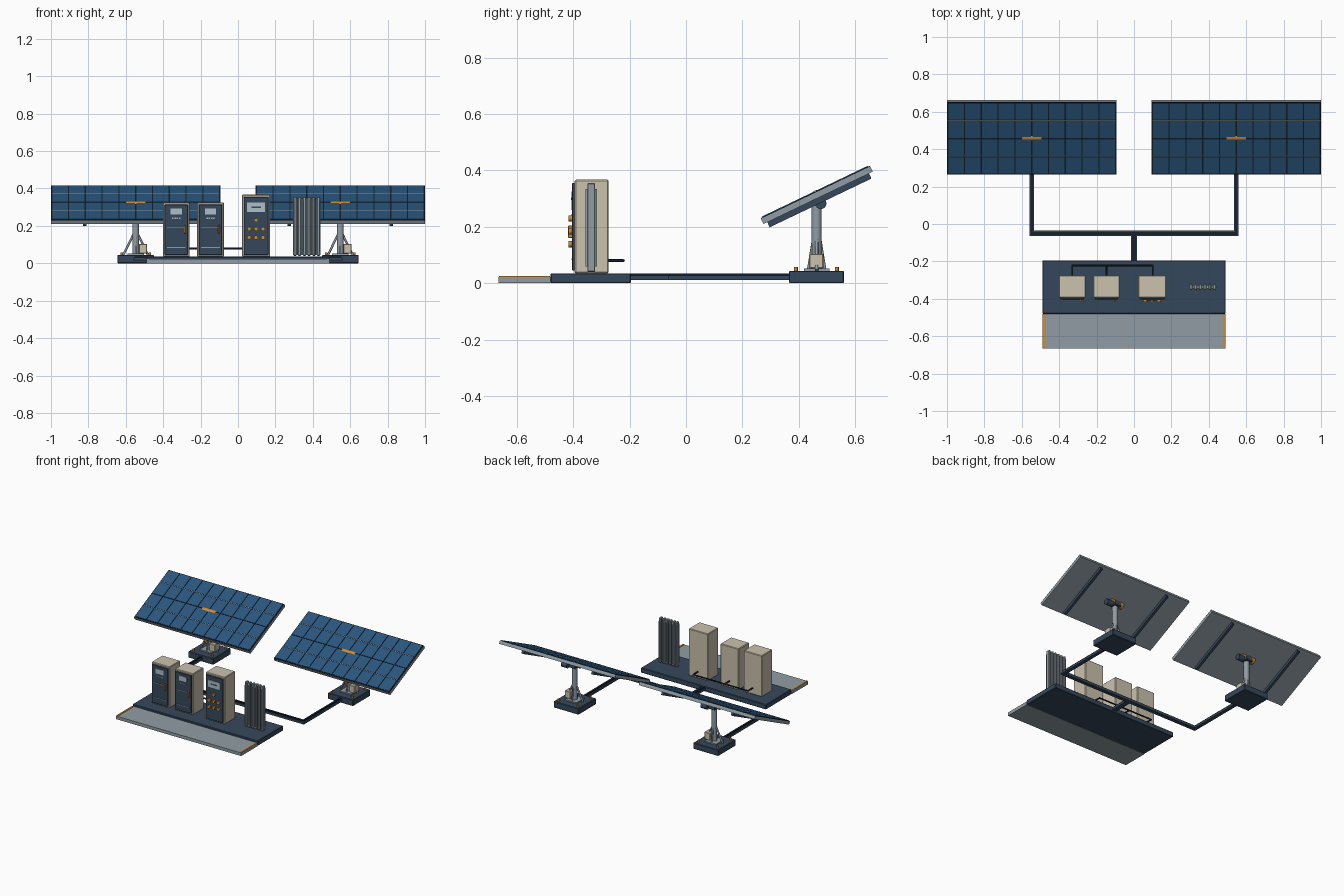
import bpy, bmesh, math
from mathutils import Matrix, Vector

cube = bpy.data.objects.get("Cube")
if cube:
    bpy.data.objects.remove(cube, do_unlink=True)


def material(name, rgb):
    m = bpy.data.materials.new(name)
    m.use_nodes = True
    m.diffuse_color = (*rgb, 1)
    m.node_tree.nodes["Principled BSDF"].inputs["Base Color"].default_value = (*rgb, 1)
    return m


NAVY = material("navy", (0.036, 0.064, 0.105))
DARK = material("dark navy", (0.008, 0.014, 0.024))
CREAM = material("cream", (0.60, 0.54, 0.42))
GREY = material("steel grey", (0.28, 0.335, 0.37))
BLUE = material("cell blue", (0.023, 0.095, 0.21))
ORANGE = material("orange", (0.65, 0.26, 0.025))
PALE = material("pale grey", (0.42, 0.52, 0.58))


def finish(name, bm, mat, matrix=None, bevel=0):
    mesh = bpy.data.meshes.new(name)
    bm.to_mesh(mesh)
    bm.free()
    mesh.materials.append(mat)
    ob = bpy.data.objects.new(name, mesh)
    bpy.context.collection.objects.link(ob)
    if matrix:
        ob.matrix_world = matrix
    if bevel:
        mod = ob.modifiers.new("edge", "BEVEL")
        mod.width, mod.segments = bevel, 1
    return ob


def add_box(bm, x, y, z):
    size = [b - a for a, b in (x, y, z)]
    mid = [(a + b) / 2 for a, b in (x, y, z)]
    bmesh.ops.create_cube(bm, size=1, matrix=Matrix.Translation(mid) @ Matrix.Diagonal((*size, 1)))


def box(name, x, y, z, mat, matrix=None, bevel=0):
    bm = bmesh.new()
    add_box(bm, x, y, z)
    return finish(name, bm, mat, matrix, bevel)


def rod(name, a, b, r, mat, matrix=None, sides=16):
    a, b = Vector(a), Vector(b)
    d = b - a
    place = Matrix.Translation((a + b) / 2) @ d.to_track_quat("Z", "Y").to_matrix().to_4x4()
    bm = bmesh.new()
    bmesh.ops.create_cone(bm, cap_ends=True, segments=sides, radius1=r, radius2=r,
                          depth=d.length, matrix=place)
    for f in bm.faces:
        f.smooth = len(f.verts) == 4
    for e in bm.edges:
        e.smooth = e.calc_face_angle(0) < 1
    return finish(name, bm, mat, matrix)


def around(c, half):
    return (c - half, c + half)


# Equipment platform and front step
box("platform", (-.49, .49), (-.48, -.195), (0, .035), NAVY, bevel=.003)
box("front_step", (-.49, .49), (-.665, -.48), (0, .022), GREY)
for s in (-1, 1):
    box("step_edge_strip", around(s * .483, .006), (-.663, -.482), (.02, .025), ORANGE)


# Cabinets with door, screen and panel lines
def cabinet(x, top, half):
    box("cabinet_body", around(x, half), (-.395, -.275), (.035, top), CREAM, bevel=.004)
    box("cabinet_door", around(x, half - .009), (-.404, -.39), (.045, top - .012), NAVY, bevel=.002)


FRONT = (-.407, -.40)
for x in (-.33, -.147):
    cabinet(x, .326, .071)
    box("cabinet_screen", around(x, .03), FRONT, (.26, .294), PALE)
    for i in range(4):
        box("status_light", around(x - .018 + i * .012, .004), FRONT, (.238, .246), PALE)
    for z in (.19, .085):
        box("door_trim", around(x, .05), FRONT, around(z, .002), GREY)
    box("door_handle", around(x + .045, .005), (-.418, -.40), (.16, .205), ORANGE, bevel=.002)

cabinet(.097, .367, .075)
box("control_screen", around(.097, .048), FRONT, (.275, .325), PALE)
box("screen_readout", around(.097, .025), (-.408, -.406), (.296, .304), NAVY)
knobs = [(.097, .23)] + [(x, z) for z in (.184, .138) for x in (.06, .097, .134)]
for x, z in knobs:
    rod("control_knob", (x, -.40, z), (x, -.416, z), .011, ORANGE)

# Radiator
box("radiator_core", (.295, .44), around(-.336, .008), (.045, .35), GREY)
for i in range(6):
    x = .3045 + i * .0252
    box("radiator_column", around(x, .008), around(-.336, .014), (.04, .355), GREY, bevel=.003)
    box("radiator_fin", around(x, .004), around(-.336, .021), (.06, .335), GREY)
for i in range(5):
    box("radiator_gap", around(.3171 + i * .0252, .0025), around(-.336, .009), (.047, .348), NAVY)

# Cabinet cables
for x in (-.33, -.147, .1):
    rod("cabinet_cable", (x, -.28, .08), (x, -.222, .08), .005, DARK, sides=8)
rod("cable_bus", (-.333, -.222, .08), (.103, -.222, .08), .005, DARK, sides=8)


# Ground conduits with a dark cable along the top
def conduit(x, y):
    box("conduit", x, y, (.012, .028), NAVY)
    inset = .006
    box("conduit_cable", (x[0] + inset, x[1] - inset), (y[0] + inset, y[1] - inset), (.027, .035), DARK)


conduit(around(0, .017), (-.205, -.05))
conduit((-.56, .56), (-.064, -.036))
for s in (-1, 1):
    conduit(around(s * .547, .013), (-.06, .375))


# Solar arrays
W, L, COLS, ROWS = .906, .43, 10, 4


def solar_array(cx):
    cy = .4635
    box("array_base", around(cx, .098), (.365, .56), (0, .044), NAVY, bevel=.003)
    for dx in (-.075, .075):
        for y in (.39, .535):
            rod("base_bolt", (cx + dx, y, .04), (cx + dx, y, .058), .007, ORANGE, sides=8)
    box("post_foot", around(cx, .045), around(cy, .045), (.044, .052), GREY)
    rod("post", (cx, cy, .044), (cx, cy, .295), .018, GREY)
    for s in (-1, 1):
        rod("post_strut", (cx + s * .065, cy, .046), (cx + s * .012, cy, .155), .006, GREY, sides=8)
        rod("post_strut", (cx, cy + s * .012, .155), (cx, cy + s * .03, .046), .005, GREY, sides=8)
    box("junction_box", (cx + .017, cx + .061), (.436, .488), (.052, .104), CREAM, bevel=.003)
    box("post_head", around(cx, .024), around(cy + .008, .024), (.28, .305), NAVY)

    # Tilted panel, built in its own frame
    tilt = Matrix.Translation((cx, cy, .3135)) @ Matrix.Rotation(math.radians(25.6), 4, "X")
    box("panel_frame", around(0, W / 2), around(0, L / 2), (-.012, .009), GREY, tilt)
    box("panel_backing", around(0, W / 2 - .001), around(0, L / 2 - .001), (.008, .0115), DARK, tilt)
    bm = bmesh.new()
    cw, ch = (W - .008) / COLS, (L - .008) / ROWS
    for c in range(COLS):
        for r in range(ROWS):
            x, y = (c - (COLS - 1) / 2) * cw, (r - (ROWS - 1) / 2) * ch
            add_box(bm, around(x, cw / 2 - .003), around(y, ch / 2 - .003), (.011, .0145))
    finish("solar_cells", bm, BLUE, tilt)
    for s in (-1, 1):
        box("busbar", around(0, W / 2 - .004), around(s * ch, .0018), (.011, .0148), GREY, tilt)
        box("panel_rail", around(s * .273, .009), around(0, .2), (-.032, -.011), NAVY, tilt)
    rod("tilt_axle", (-.052, 0, -.008), (.052, 0, -.008), .0245, ORANGE, tilt)
    rod("tilt_motor", (.04, 0, -.034), (.085, 0, -.034), .02, NAVY, tilt)


for side in (-1, 1):
    solar_array(side * .547)
